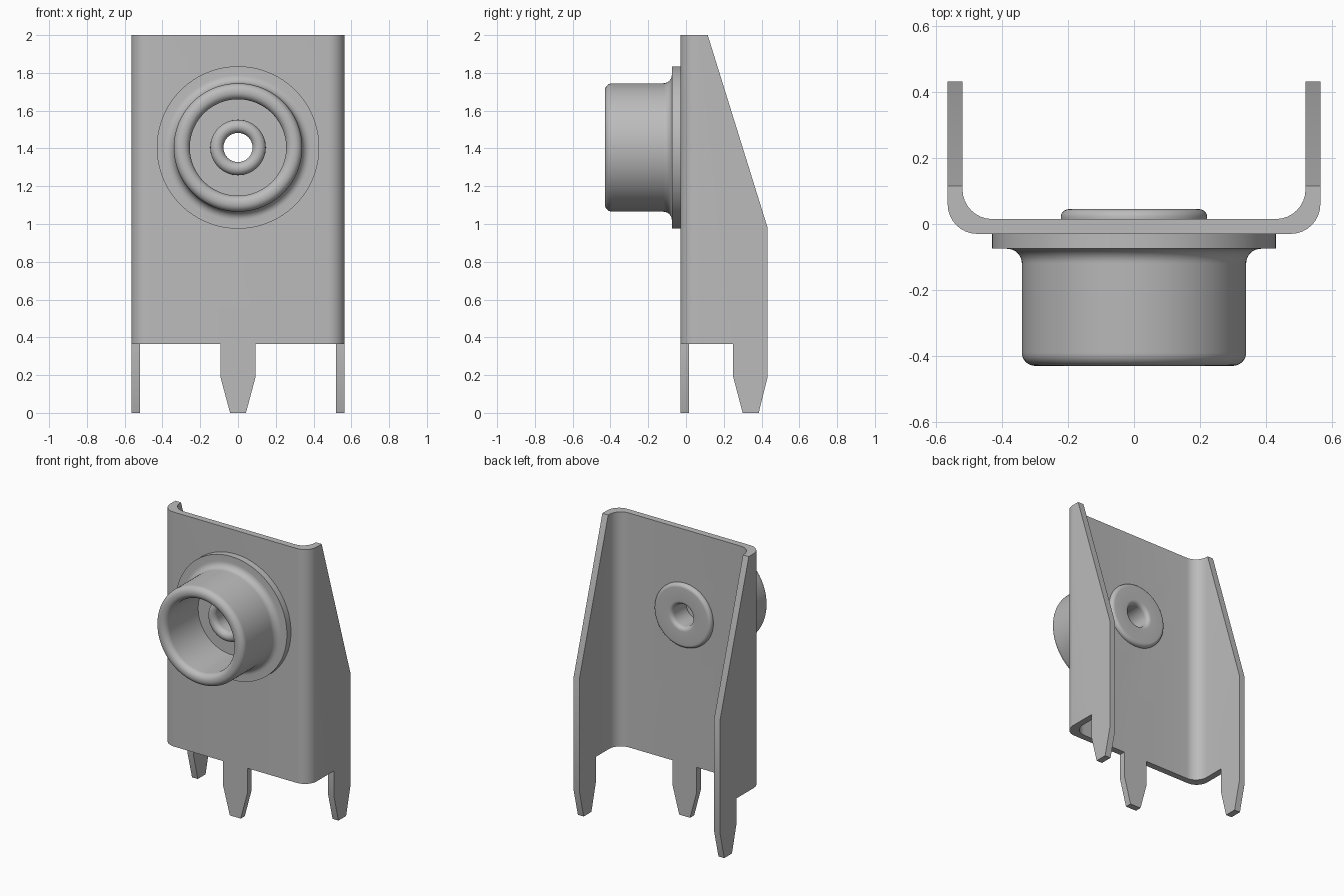
import bpy, bmesh
from math import sin, cos, pi, radians
from mathutils import Vector, Matrix

if "Cube" in bpy.data.objects:
    bpy.data.objects.remove(bpy.data.objects["Cube"])

metal = bpy.data.materials.new("Grey Metal")
metal.use_nodes = True
GREY = (0.5, 0.5, 0.5, 1)
metal.diffuse_color = GREY
metal.node_tree.nodes["Principled BSDF"].inputs["Base Color"].default_value = GREY

AXIS_Z = 1.405          # height of the bushing axis
FRONT, BACK = -0.03, 0.015   # the two faces of the sheet


def finish(name, bm):
    bmesh.ops.recalc_face_normals(bm, faces=bm.faces)
    mesh = bpy.data.meshes.new(name)
    bm.to_mesh(mesh)
    bm.free()
    mesh.materials.append(metal)
    ob = bpy.data.objects.new(name, mesh)
    bpy.context.collection.objects.link(ob)
    return ob


def prism(name, points, offset):
    """Extrude a closed 3D outline along an offset."""
    bm = bmesh.new()
    face = bm.faces.new([bm.verts.new(p) for p in points])
    out = bmesh.ops.extrude_face_region(bm, geom=[face], use_keep_orig=True)
    moved = [g for g in out["geom"] if isinstance(g, bmesh.types.BMVert)]
    bmesh.ops.translate(bm, verts=moved, vec=Vector(offset))
    return finish(name, bm)


def lathe(name, profile, steps=96):
    """Revolve a closed (radius, y) outline around the bushing axis."""
    bm = bmesh.new()
    verts = [bm.verts.new((r, y, AXIS_Z)) for r, y in profile]
    edges = [bm.edges.new((a, b)) for a, b in zip(verts, verts[1:] + verts[:1])]
    bmesh.ops.spin(bm, geom=verts + edges, cent=(0, 0, AXIS_Z), axis=(0, 1, 0),
                   angle=2 * pi, steps=steps, use_merge=True)
    bmesh.ops.remove_doubles(bm, verts=bm.verts, dist=1e-5)
    return finish(name, bm)


def arc(cx, cy, r, start, end, n=8):
    angles = [radians(start + (end - start) * i / n) for i in range(n + 1)]
    return [(cx + r * cos(a), cy + r * sin(a)) for a in angles]


def boolean(target, tool, operation):
    mod = target.modifiers.new(operation.title(), "BOOLEAN")
    mod.operation, mod.object, mod.solver = operation, tool, "EXACT"
    bpy.ops.object.select_all(action="DESELECT")
    bpy.context.view_layer.objects.active = target
    target.select_set(True)
    bpy.ops.object.modifier_apply(modifier=mod.name)
    bpy.data.objects.remove(tool)


def smooth(ob):
    bpy.ops.object.select_all(action="DESELECT")
    bpy.context.view_layer.objects.active = ob
    ob.select_set(True)
    bpy.ops.object.shade_smooth_by_angle(angle=radians(30))


# Bent sheet: U-shaped section with rounded corners
W, T, R = 0.565, 0.045, 0.09
half = [(W, 0.5)] + arc(W - R, FRONT + R, R, 0, -90)
inner = arc(W - T - R, BACK + R, R, -90, 0) + [(W - T, 0.5)]
mirror = lambda pts: [(-x, y) for x, y in reversed(pts)]
section = half + mirror(half) + mirror(inner) + inner[::-1]
section = half + mirror(half) + mirror(inner) + inner
bracket = prism("bracket", [(x, y, 0) for x, y in section], (0, 0, 2))

# Side silhouette trims the sloping wings and leaves the rear legs
side = [(-0.1, 2), (0.115, 2), (0.432, 0.98), (0.432, 0.19), (0.385, 0),
        (0.3, 0), (0.25, 0.19), (0.25, 0.365), (-0.1, 0.365)]
trim = prism("side_trim", [(-1, y, z) for y, z in side], (2, 0, 0))
boolean(bracket, trim, "INTERSECT")

# Front leg
tab = [(0.093, 0.5), (0.093, 0.19), (0.042, 0)]
leg = prism("front_leg", [(x, FRONT, z) for x, z in tab + mirror(tab)], (0, T, 0))
boolean(bracket, leg, "UNION")

# Hole for the rivet
bm = bmesh.new()
bmesh.ops.create_cone(bm, cap_ends=True, segments=96, radius1=0.1, radius2=0.1, depth=0.4,
                      matrix=Matrix.Translation((0, 0, AXIS_Z)) @ Matrix.Rotation(pi / 2, 4, "X"))
boolean(bracket, finish("hole_cutter", bm), "DIFFERENCE")
smooth(bracket)

# Open bushing: flange, fillet, tube with a rounded lip
bore, tube, flange, seat, tip = 0.255, 0.34, 0.43, -0.075, -0.43
lip = 0.04
bushing = lathe("bushing", [(0.1, FRONT), (flange, FRONT), (flange, seat)]
                + arc(tube + 0.045, seat - 0.045, 0.045, 90, 180)
                + arc(tube - lip, tip + lip, lip, 0, -90)
                + arc(bore + lip, tip + lip, lip, -90, -180)
                + [(bore, seat), (0.1, seat)])
smooth(bushing)

# Hollow rivet: rolled collar in front, wide rounded head behind
head = 0.045
rivet = lathe("rivet", [(0.1, BACK), (0.222, BACK)]
              + arc(0.197, head - 0.025, 0.025, 0, 90)
              + arc(0.105, head - 0.028, 0.028, 90, 180)
              + arc(0.112, seat - 0.03, 0.035, 180, 360, 16)
              + [(0.147, seat), (0.1, seat)])
smooth(rivet)
